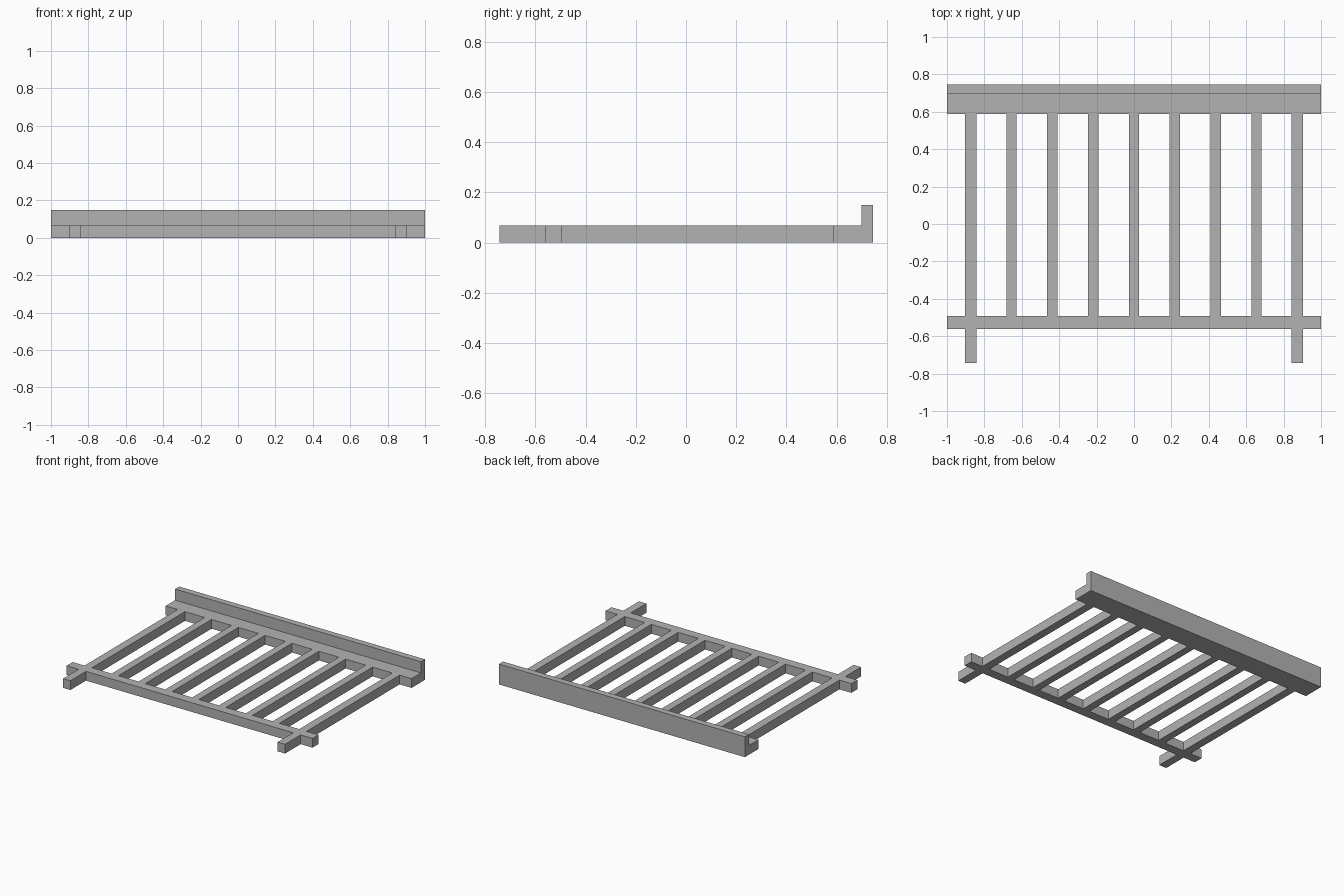
import bpy
import bmesh

cube = bpy.data.objects.get("Cube")
if cube:
    bpy.data.objects.remove(cube, do_unlink=True)

# Single plain grey
grey = bpy.data.materials.new("plain_grey")
grey.use_nodes = True
COLOUR = (0.45, 0.45, 0.45, 1)
grey.diffuse_color = COLOUR
grey.node_tree.nodes["Principled BSDF"].inputs["Base Color"].default_value = COLOUR


def extrude_profile(name, profile, x0, x1):
    """Sweep a closed (y, z) outline along x."""
    bm = bmesh.new()
    face = bm.faces.new([bm.verts.new((x0, y, z)) for y, z in profile])
    out = bmesh.ops.extrude_face_region(bm, geom=[face])
    moved = [v for v in out["geom"] if isinstance(v, bmesh.types.BMVert)]
    bmesh.ops.translate(bm, verts=moved, vec=(x1 - x0, 0, 0))
    bmesh.ops.recalc_face_normals(bm, faces=bm.faces)
    mesh = bpy.data.meshes.new(name)
    bm.to_mesh(mesh)
    bm.free()
    mesh.materials.append(grey)
    obj = bpy.data.objects.new(name, mesh)
    bpy.context.collection.objects.link(obj)
    return obj


def beam(name, x, width, y0, y1):
    outline = [(y0, 0), (y1, 0), (y1, THICK), (y0, THICK)]
    return extrude_profile(name, outline, x - width / 2, x + width / 2)


THICK, TALL = 0.068, 0.15
FRONT, BACK = -0.743, 0.745
RAIL_FRONT, RAIL_BACK = -0.562, -0.493
LEDGE, LIP = 0.588, 0.698
OUTER_X, SLATS = 0.873, 9

# Back ledge with its upright lip, as one L-shaped bar
extrude_profile("back_ledge", [(LEDGE, 0), (BACK, 0), (BACK, TALL), (LIP, TALL),
                               (LIP, THICK), (LEDGE, THICK)], -1, 1)

# Front cross rail
beam("front_rail", 0, 2, RAIL_FRONT, RAIL_BACK)

# Evenly spaced slats between rail and ledge, the outer two slightly wider
for i in range(SLATS):
    x = OUTER_X * (2 * i / (SLATS - 1) - 1)
    outer = i in (0, SLATS - 1)
    width = 0.06 if outer else 0.055
    beam(f"slat_{i + 1}", x, width, RAIL_BACK, LEDGE)
    if outer:
        side = "left" if x > 0 else "right"
        beam(f"{side}_beam_end", x, width, FRONT, RAIL_FRONT)
